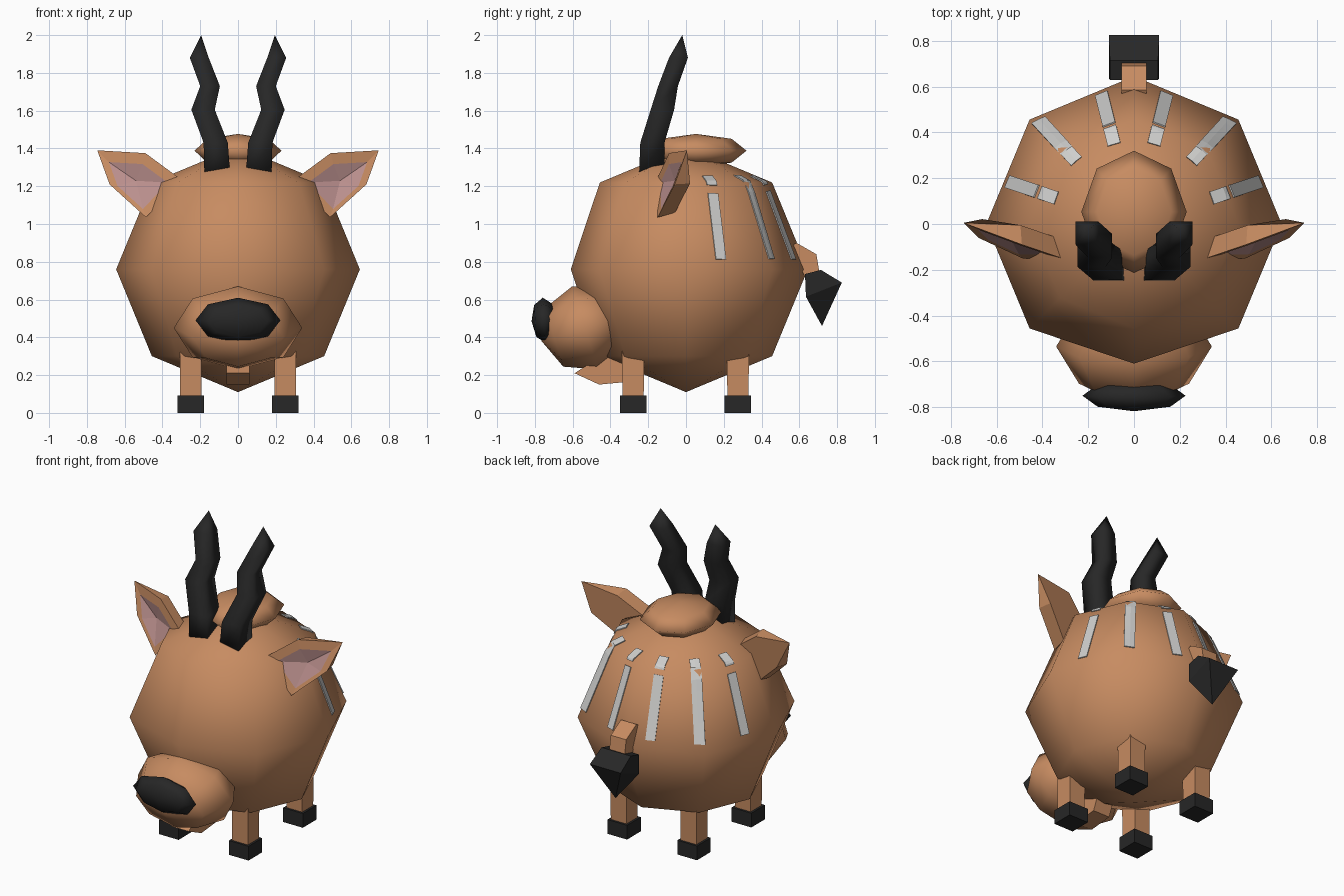
import bpy, bmesh
from math import radians, sin, cos
from mathutils import Matrix, Vector

cube = bpy.data.objects.get("Cube")
if cube:
    bpy.data.objects.remove(cube, do_unlink=True)


def material(name, rgb):
    m = bpy.data.materials.new(name)
    m.use_nodes = True
    m.diffuse_color = (*rgb, 1)
    m.node_tree.nodes["Principled BSDF"].inputs["Base Color"].default_value = (*rgb, 1)
    return m


TAN = material("tan_hide", (0.57, 0.26, 0.12))
BLACK = material("soft_black", (0.02, 0.02, 0.02))
PINK = material("ear_pink", (0.5, 0.28, 0.27))
GREY = material("pale_grey", (0.62, 0.62, 0.61))


def finish(name, bm, mats, smooth=False):
    bmesh.ops.recalc_face_normals(bm, faces=bm.faces)
    mesh = bpy.data.meshes.new(name)
    bm.to_mesh(mesh)
    bm.free()
    for m in mats:
        mesh.materials.append(m)
    for p in mesh.polygons:
        p.use_smooth = smooth
    ob = bpy.data.objects.new(name, mesh)
    bpy.context.collection.objects.link(ob)
    return ob


def ball(name, centre, radii, mat, forward=False, tilt=0):
    """Eight-sided ball; forward puts its poles along y."""
    bm = bmesh.new()
    bmesh.ops.create_uvsphere(bm, u_segments=8, v_segments=4, radius=1)
    turn = Matrix.Rotation(radians(90 if forward else 0), 4, 'X')
    bm.transform(Matrix.Translation(centre) @ Matrix.Rotation(radians(tilt), 4, 'X')
                 @ Matrix.Diagonal((*radii, 1)) @ turn)
    return finish(name, bm, [mat], True)


def loft(name, rings, mat, smooth=False):
    """Skin a list of equal-length rings and cap both ends."""
    bm = bmesh.new()
    loops = [[bm.verts.new(p) for p in r] for r in rings]
    n = len(loops[0])
    for a, b in zip(loops, loops[1:]):
        for i in range(n):
            j = (i + 1) % n
            bm.faces.new((a[i], a[j], b[j], b[i]))
    bm.faces.new(loops[0])
    bm.faces.new(loops[-1])
    bmesh.ops.remove_doubles(bm, verts=bm.verts, dist=0.0005)
    return finish(name, bm, [mat], smooth)


def square(x, y, z, h):
    return [(x - h, y - h, z), (x + h, y - h, z), (x + h, y + h, z), (x - h, y + h, z)]


def slab(name, profile, half, mat):
    """Side profile of (y, z) points given a width."""
    return loft(name, [[(x, y, z) for y, z in profile] for x in (-half, half)], mat)


# Body with a slightly flattened front
R, MID = 0.645, 0.76
body = ball("body", (0, 0, MID), (R, R, 0.65), TAN)
front = min(body.data.vertices, key=lambda v: v.co.y)
front.co.y = -0.61

# Head parts
ball("muzzle", (0, -0.535, 0.45), (0.34, 0.24, 0.23), TAN, True, 17)
ball("nose", (0, -0.75, 0.49), (0.225, 0.068, 0.12), BLACK, True, 4)
ball("hair_tuft", (0, 0.053, 1.388), (0.23, 0.267, 0.089), TAN)
slab("chin", [(-0.59, 0.21), (-0.46, 0.15), (-0.3, 0.165), (-0.25, 0.28), (-0.45, 0.3)], 0.06, TAN)

# Tail and its dark brush
slab("tail", [(0.5, 0.85), (0.585, 0.9), (0.69, 0.84), (0.71, 0.72), (0.64, 0.7), (0.59, 0.8)], 0.055, TAN)


def brush_ring(h, y0, z0, y1, z1):
    return [(-h, y0, z0), (h, y0, z0), (h, y1, z1), (-h, y1, z1)]


loft("tail_brush", [brush_ring(0.105, 0.63, 0.735, 0.714, 0.757),
                    brush_ring(0.11, 0.635, 0.615, 0.825, 0.69),
                    brush_ring(0, 0.72, 0.46, 0.72, 0.46)], BLACK)

# Horn centre line: x, y, z, half width
HORN = [(0.11, -0.18, 1.27, 0.068), (0.118, -0.178, 1.43, 0.064), (0.185, -0.125, 1.605, 0.062),
        (0.148, -0.095, 1.73, 0.052), (0.205, -0.04, 1.88, 0.05), (0.195, -0.02, 2.0, 0)]
# Ear rim, starting at the tip
EAR = [(0.745, 0.005, 1.39), (0.49, -0.09, 1.375), (0.3, -0.155, 1.235),
       (0.487, -0.15, 1.035), (0.68, -0.06, 1.21)]


def ear(name, s):
    bm = bmesh.new()
    rim = [Vector((x * s, y, z)) for x, y, z in EAR]
    mid = sum(rim, Vector()) / len(rim)
    low = mid + Vector((0, 0, -0.02))
    inner = [low + (p - mid) * 0.7 for p in rim]
    back = [mid + (p - mid) * 0.88 + Vector((0, 0.085, 0)) for p in rim]
    back[0] = rim[0].copy()
    a, b, c = ([bm.verts.new(p) for p in loop] for loop in (rim, inner, back))
    hollow = bm.verts.new(low + Vector((0, 0.03, 0)))
    for i in range(5):
        j = (i + 1) % 5
        bm.faces.new((a[i], a[j], b[j], b[i]))
        bm.faces.new((a[i], a[j], c[j], c[i]))
        bm.faces.new((b[i], b[j], hollow)).material_index = 1
    bm.faces.new(c)
    bmesh.ops.remove_doubles(bm, verts=bm.verts, dist=0.0005)
    finish(name, bm, [TAN, PINK])


def stripe(name, s, azimuth, low, high):
    """Thin ribbon laid on the body along a meridian."""
    bm = bmesh.new()
    centre = Vector((0, 0, MID))
    az = radians(azimuth)
    side = Vector((-sin(az) * s, cos(az), 0)) * 0.029
    steps, rows = 8, []
    for k in range(steps + 1):
        el = radians(low + (high - low) * k / steps)
        out = Vector((cos(az) * cos(el) * s, sin(az) * cos(el), sin(el)))
        row = []
        for w in (-1, 0, 1):
            start = centre + out * 2 + side * w
            hit, where, normal, _ = body.ray_cast(start, -out)
            row.append(bm.verts.new(where + normal * 0.008))
        rows.append(row)
    for p, q in zip(rows, rows[1:]):
        for i in (0, 1):
            f = bm.faces.new((p[i], p[i + 1], q[i + 1], q[i]))
    bm.normal_update()
    if sum(f.normal.dot(f.calc_center_median() - centre) for f in bm.faces) < 0:
        bmesh.ops.reverse_faces(bm, faces=bm.faces)
    bmesh.ops.solidify(bm, geom=bm.faces[:], thickness=0.006)
    finish(name, bm, [GREY])


bpy.context.view_layer.update()
for s, label in ((1, "left"), (-1, "right")):
    loft(label + "_horn", [square(x * s, y, z, h) for x, y, z, h in HORN], BLACK, True)
    ear(label + "_ear", s)
    # Legs and hooves
    for y, end in ((-0.28, "front"), (0.275, "back")):
        part = f"{end}_{label}_"
        loft(part + "leg", [square(0.25 * s, y, z, h) for z, h in ((0.08, 0.056), (0.5, 0.06))], TAN)
        loft(part + "hoof", [square(0.25 * s, y, z, 0.07) for z in (0, 0.092)], BLACK)
    # Back stripes, two of them broken near the top
    for i, (az, spans) in enumerate(((18.5, ((5, 42), (46, 54))), (47.5, ((5, 53),)),
                                     (76, ((5, 43), (46, 54))))):
        for k, (low, high) in enumerate(spans):
            stripe(f"{label}_stripe_{i + 1}_{k + 1}", s, az, low, high)
